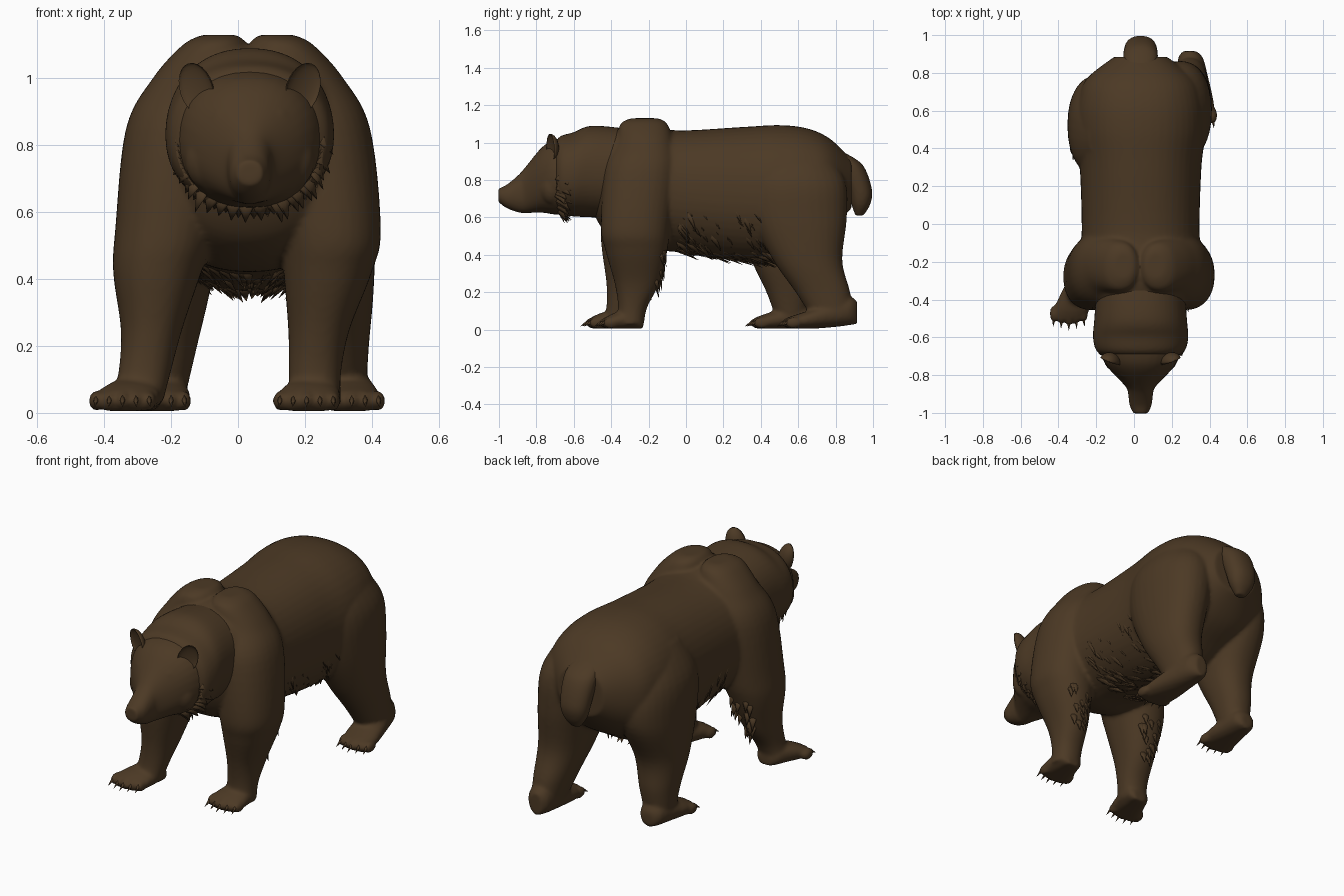
import bpy, bmesh, math, random
from mathutils import Vector, Matrix

if "Cube" in bpy.data.objects:
    bpy.data.objects.remove(bpy.data.objects["Cube"])

random.seed(4)
CX = 0.035   # the bear's spine sits slightly right of centre
fur = bpy.data.materials.new("brown fur")
fur.diffuse_color = (0.072, 0.041, 0.018, 1)
fur.use_nodes = True
fur.node_tree.nodes["Principled BSDF"].inputs["Base Color"].default_value = fur.diffuse_color


def resample(rings, steps=6):
    """Catmull-Rom through ring parameters."""
    out, n = [], len(rings)
    for i in range(n - 1):
        p = [rings[max(0, min(n - 1, i + k))] for k in (-1, 0, 1, 2)]
        for s in range(steps):
            t = s / steps
            out.append([0.5 * (2 * b + (c - a) * t + (2 * a - 5 * b + 4 * c - d) * t * t
                               + (3 * b - a - 3 * c + d) * t ** 3) for a, b, c, d in zip(*p)])
    return out + [list(rings[-1])]


def ring_point(r, a, axis, e=2.2):
    c, s = math.cos(a), math.sin(a)
    u = math.copysign(abs(c) ** (2 / e), c) * r[3]
    v = math.copysign(abs(s) ** (2 / e), s) * r[4]
    if axis == "Y":   # ring = (y, centre x, centre z, half width, half height)
        return Vector((r[1] + u, r[0], max(0.005, r[2] + v)))
    return Vector((r[1] + u, r[2] + v, max(0.005, r[0])))  # (z, cx, cy, half width, half depth)


def loft(bm, rings, axis, seg=32):
    loops = [[bm.verts.new(ring_point(r, 2 * math.pi * k / seg, axis)) for k in range(seg)]
             for r in resample(rings)]
    for a, b in zip(loops, loops[1:]):
        for k in range(seg):
            bm.faces.new((a[k], a[(k + 1) % seg], b[(k + 1) % seg], b[k]))
    bm.faces.new(loops[0])
    bm.faces.new(loops[-1])


def centred(profile):
    return [(p, CX, *rest) for p, *rest in profile]


def ball(bm, loc, size):
    m = Matrix.Translation(loc) @ Matrix.Diagonal((*size, 1))
    return bmesh.ops.create_uvsphere(bm, u_segments=20, v_segments=12, radius=1, matrix=m)["verts"]


def spike(bm, base, d, normal, width, thick, length):
    """Flattened cone from base along d, flat against the surface normal."""
    d = d.normalized()
    side = d.cross(normal).normalized()
    m = Matrix((side * width, side.cross(d) * thick, d * length)).transposed().to_4x4()
    m = Matrix.Translation(base) @ m @ Matrix.Translation((0, 0, 0.5))
    bmesh.ops.create_cone(bm, segments=8, radius1=1, radius2=0.03, depth=1, cap_ends=True, matrix=m)


def finish(bm, name, voxel=0, smooth=4):
    bmesh.ops.recalc_face_normals(bm, faces=bm.faces)
    for f in bm.faces:
        f.smooth = True
    me = bpy.data.meshes.new(name)
    bm.to_mesh(me)
    bm.free()
    me.materials.append(fur)
    ob = bpy.data.objects.new(name, me)
    bpy.context.collection.objects.link(ob)
    if voxel:
        r = ob.modifiers.new("blend", "REMESH")
        r.mode, r.voxel_size, r.use_smooth_shade = "VOXEL", voxel, True
        s = ob.modifiers.new("soften", "SMOOTH")
        s.factor, s.iterations = 0.5, smooth


def pose(profile, side, bend_from, dx=0, dy=0, y0=0, deep=0):
    """Mirror a leg profile to one side and swing its lower part by dx, dy."""
    out = []
    for z, off, cy, rx, ry in profile:
        t = max(0, 1 - z / bend_from)
        out.append((z, .03 + side * (off + dx * t), cy + y0 + dy * t, rx, ry * (1 + deep * t)))
    return out


# Torso: y, centre z, half width, half height
torso = centred([(-.50, .80, .16, .17), (-.42, .78, .25, .27), (-.25, .765, .33, .335),
                 (-.05, .74, .312, .325), (.30, .725, .322, .358), (.50, .735, .345, .358),
                 (.65, .765, .332, .31), (.77, .775, .285, .245), (.885, .78, .14, .13)])
# Legs: z, offset from spine, y, half width, half depth
front = [(1.13, .085, -.22, .05, .07), (1.10, .10, -.225, .095, .125), (1.0, .14, -.22, .145, .155),
         (.85, .20, -.24, .165, .195), (.55, .245, -.27, .152, .185), (.42, .238, -.265, .132, .165),
         (.25, .212, -.262, .092, .12), (.12, .20, -.285, .078, .078), (.03, .20, -.30, .078, .075)]
hind = [(.97, .15, .48, .12, .18), (.80, .20, .51, .167, .26), (.60, .225, .525, .157, .255),
        (.37, .24, .51, .128, .16), (.20, .25, .545, .098, .115), (.06, .26, .56, .075, .08)]
legs = [pose(front, 1, .55), pose(front, -1, .55, dx=.14, dy=-.08),
        pose(hind, 1, .6, dx=.02, dy=.16, y0=.08, deep=.4), pose(hind, -1, .6)]

body, claws = bmesh.new(), bmesh.new()
loft(body, torso, "Y", 48)
for rings in legs:
    loft(body, rings, "Z")
# Paws: toe x, toe y, heel x, heel y, extra heel height
for x0, y0, x1, y1, up in ((.205, -.43, .23, -.23, 0), (-.345, -.505, -.285, -.29, 0),
                           (.34, .545, .295, .915, .06), (-.24, .375, -.23, .67, .02)):
    loft(body, [(y0 + (y1 - y0) * t, x0 + (x1 - x0) * t, rz + up * t * t, rx, rz + up * t * t * .5)
                for t, rx, rz in ((0, .082, .033), (.25, .095, .045), (.65, .08, .055),
                                  (.9, .066, .05), (1, .035, .03))], "Y")
    for i in range(-2, 3):           # five toes, each with a claw
        toe = Vector((x0 + i * .039, y0 + .010 * abs(i) + .01, .036))
        ball(body, toe, (.023, .045, .030))
        spike(claws, toe + Vector((0, -.025, .008)), Vector((i * .06, -1, -.6)),
              Vector((0, 0, 1)), .010, .011, .052)
finish(body, "body_and_legs", .0105, 5)
finish(claws, "claws")

# Head with muzzle, soft brows and nose
bm = bmesh.new()
loft(bm, centred([(-1.003, .718, .038, .036), (-.96, .712, .058, .062), (-.90, .725, .066, .098),
                  (-.86, .745, .08, .122), (-.77, .80, .165, .175), (-.70, .815, .207, .20),
                  (-.62, .82, .218, .205), (-.50, .82, .18, .18)]), "Y")
ball(bm, (CX, -.972, .735), (.040, .028, .028))
for s in (-1, 1):
    ball(bm, (CX + s * .075, -.765, .885), (.05, .05, .035))
    ball(bm, (CX + s * .12, -.715, .76), (.075, .07, .095))
finish(bm, "head", .008, 8)

# Cupped ears
for s, side in ((-1, "left"), (1, "right")):
    bm = bmesh.new()
    for v in ball(bm, (0, 0, 0), (.053, .045, .080)):
        if v.co.y < 0:
            v.co.y *= -.35
    tilt = Matrix.Rotation(s * .3, 4, "Y") @ Matrix.Rotation(s * .4, 4, "Z")
    bm.transform(Matrix.Translation((CX + s * .160, -.725, .968)) @ tilt)
    finish(bm, side + "_ear")

# Neck ruff
ruff = centred([(-.70, .815, .195, .185), (-.67, .825, .235, .21), (-.60, .83, .252, .225),
                (-.50, .845, .245, .245), (-.28, .83, .23, .24)])
bm = bmesh.new()
loft(bm, ruff, "Y", 48)
finish(bm, "neck_ruff", .011, 3)

# Tail
bm = bmesh.new()
loft(bm, centred([(.95, .80, .06, .04), (.88, .875, .09, .07), (.75, .928, .085, .066),
                  (.67, .935, .068, .05), (.61, .927, .028, .022)]), "Z")
finish(bm, "tail", .009, 4)

# Fur locks on flanks and belly
bm = bmesh.new()
slices = [r for r in resample(torso) if -.06 < r[0] < .44]
for _ in range(190):
    r = random.choice(slices)
    p = ring_point(r, math.radians(random.uniform(-175, -5)), "Y")
    n = (p - Vector((r[1], r[0], r[2]))).normalized()
    d = Vector((0, .25 + random.uniform(-.1, .2), -1))
    d = d - n * d.dot(n) + n * .18 + Vector((0, .2, 0))
    spike(bm, p - n * .013, d, n, random.uniform(.018, .03), .012, random.uniform(.08, .14))
# Locks around the lower ruff edge
collar = resample(ruff)[5]
for k in range(40):
    a = math.pi * (1 + k / 39)
    p = ring_point(collar, a, "Y")
    n = (p - Vector((collar[1], collar[0], collar[2]))).normalized()
    spike(bm, p - n * .016, Vector((n.x * .25, random.uniform(.2, .8), n.z * .25 - .35)), n,
          .032, .011, random.uniform(.06, .09))
# Locks behind the forearms
for rings in legs[:2]:
    for r in [r for r in resample(rings) if .24 < r[0] < .46] * 2:
        a = math.radians(random.uniform(60, 120))
        p, n = ring_point(r, a, "Z"), Vector((math.cos(a), math.sin(a), 0))
        spike(bm, p - n * .018, n * .2 + Vector((0, 0, -1)), n, .026, .012, random.uniform(.07, .10))
finish(bm, "fur_locks")
